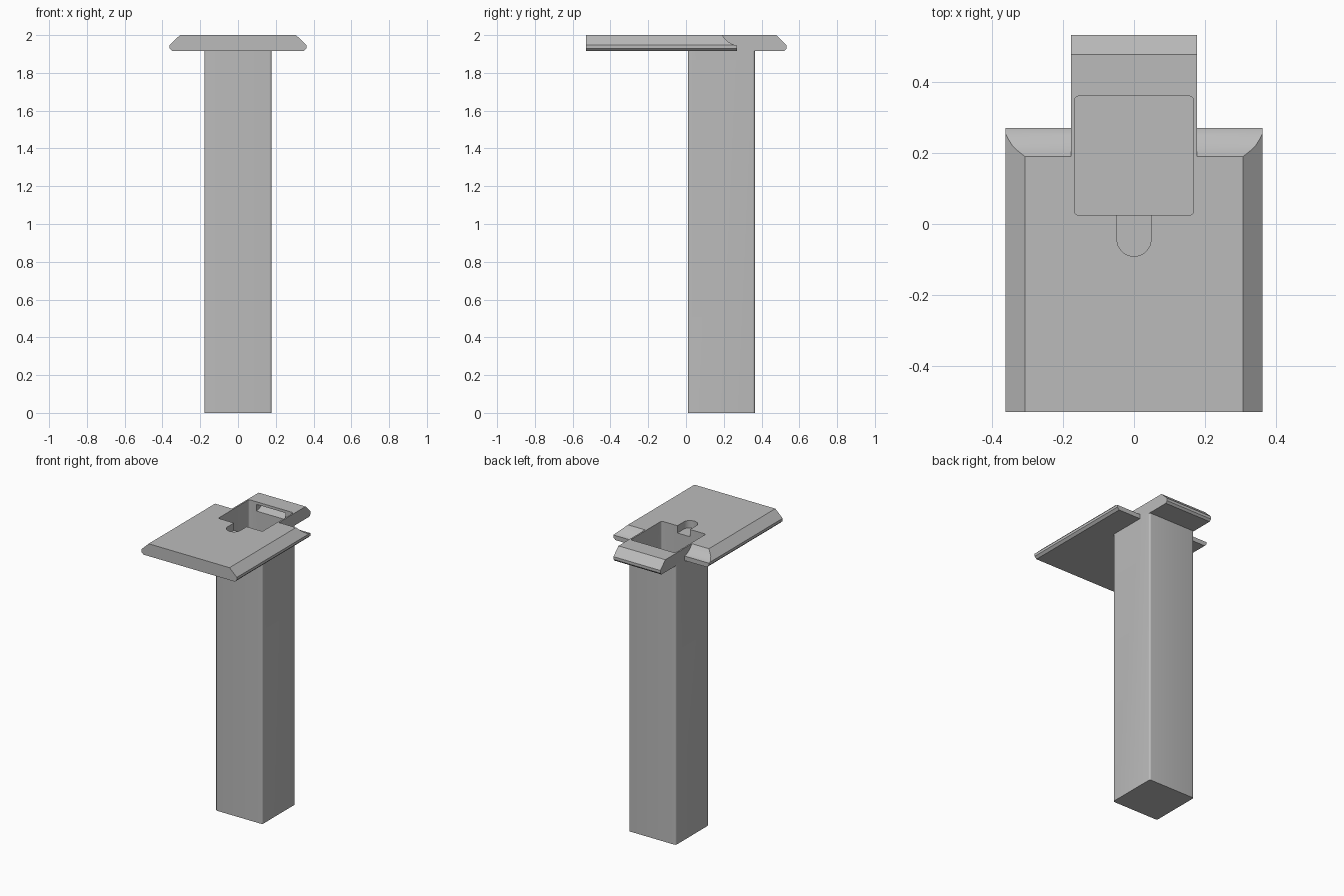
import bpy, bmesh, math
from mathutils import Vector

cube = bpy.data.objects.get("Cube")
if cube:
    bpy.data.objects.remove(cube, do_unlink=True)

grey = bpy.data.materials.new("plain grey")
grey.use_nodes = True
colour = (0.5, 0.5, 0.5, 1)
grey.diffuse_color = colour
grey.node_tree.nodes["Principled BSDF"].inputs["Base Color"].default_value = colour


def prism(name, profile, axis, start, end):
    """Extrude a closed 2D profile along x, y or z."""
    def place(a, b, c):
        return {"x": (c, a, b), "y": (a, c, b), "z": (a, b, c)}[axis]
    bm = bmesh.new()
    face = bm.faces.new([bm.verts.new(place(a, b, start)) for a, b in profile])
    grown = bmesh.ops.extrude_face_region(bm, geom=[face])["geom"]
    shift = Vector(place(0, 0, end - start))
    bmesh.ops.translate(bm, vec=shift, verts=[v for v in grown if isinstance(v, bmesh.types.BMVert)])
    bmesh.ops.recalc_face_normals(bm, faces=bm.faces)
    mesh = bpy.data.meshes.new(name)
    bm.to_mesh(mesh)
    bm.free()
    mesh.materials.append(grey)
    obj = bpy.data.objects.new(name, mesh)
    bpy.context.collection.objects.link(obj)
    return obj


def rounded_box(x, y0, y1, r, steps=5):
    """Rectangle outline with rounded corners."""
    points = []
    centres = [(x - r, y1 - r), (r - x, y1 - r), (r - x, y0 + r), (x - r, y0 + r)]
    for i, (cx, cy) in enumerate(centres):
        for k in range(steps + 1):
            a = math.pi / 2 * (i + k / steps)
            points.append((cx + r * math.cos(a), cy + r * math.sin(a)))
    return points


def combine(target, tool, operation):
    """Apply a boolean and remove the tool."""
    bpy.context.view_layer.objects.active = target
    mod = target.modifiers.new(operation, "BOOLEAN")
    mod.operation, mod.solver, mod.object = operation, "EXACT", tool
    bpy.ops.object.modifier_apply(modifier=mod.name)
    bpy.data.objects.remove(tool, do_unlink=True)


TOP, BASE = 2.0, 1.915

# Wide plate with sloping flanks
flank = [(0.307, TOP), (0.362, 1.948), (0.362, 1.93), (0.347, BASE)]
outline = flank + [(-x, z) for x, z in reversed(flank)]
body = prism("mounting_plate_and_post", outline, "y", -0.53, 0.27)

# Hollowed slope along the back of the plate
scoop = [(0.19, TOP), (0.205, 1.982), (0.22, 1.967), (0.24, 1.955),
         (0.258, 1.947), (0.3, 1.944), (0.3, 2.1), (0.19, 2.1)]
combine(body, prism("scoop_cutter", scoop, "x", -0.5, 0.5), "DIFFERENCE")

# Rear tongue
tongue = [(0.05, BASE), (0.05, TOP), (0.478, TOP), (0.532, 1.947), (0.532, 1.928), (0.52, BASE)]
combine(body, prism("rear_tongue", tongue, "x", -0.178, 0.178), "UNION")

# Long square post
post = rounded_box(0.178, 0.01, 0.365, 0.012)
combine(body, prism("post", post, "z", 0, 1.95), "UNION")

# Deep pocket down the post
pocket = rounded_box(0.168, 0.025, 0.36, 0.012)
combine(body, prism("pocket_cutter", pocket, "z", 0.015, 2.1), "DIFFERENCE")

# Shallow round-ended finger notch in front of the pocket
arc = [math.pi + math.pi * i / 16 for i in range(17)]
notch = [(0.048 * math.cos(a), -0.043 + 0.048 * math.sin(a)) for a in arc]
notch += [(0.048, 0.04), (-0.048, 0.04)]
combine(body, prism("notch_cutter", notch, "z", 1.95, 2.1), "DIFFERENCE")

# Catch slot with a rising floor in the back wall of the pocket
slot = [(0.34, 1.93), (0.45, 1.965), (0.45, 1.982), (0.34, 1.982)]
combine(body, prism("slot_cutter", slot, "x", -0.11, 0.11), "DIFFERENCE")

bpy.ops.object.select_all(action="DESELECT")
body.select_set(True)
bpy.context.view_layer.objects.active = body
bpy.ops.object.shade_smooth_by_angle(angle=math.radians(25))
